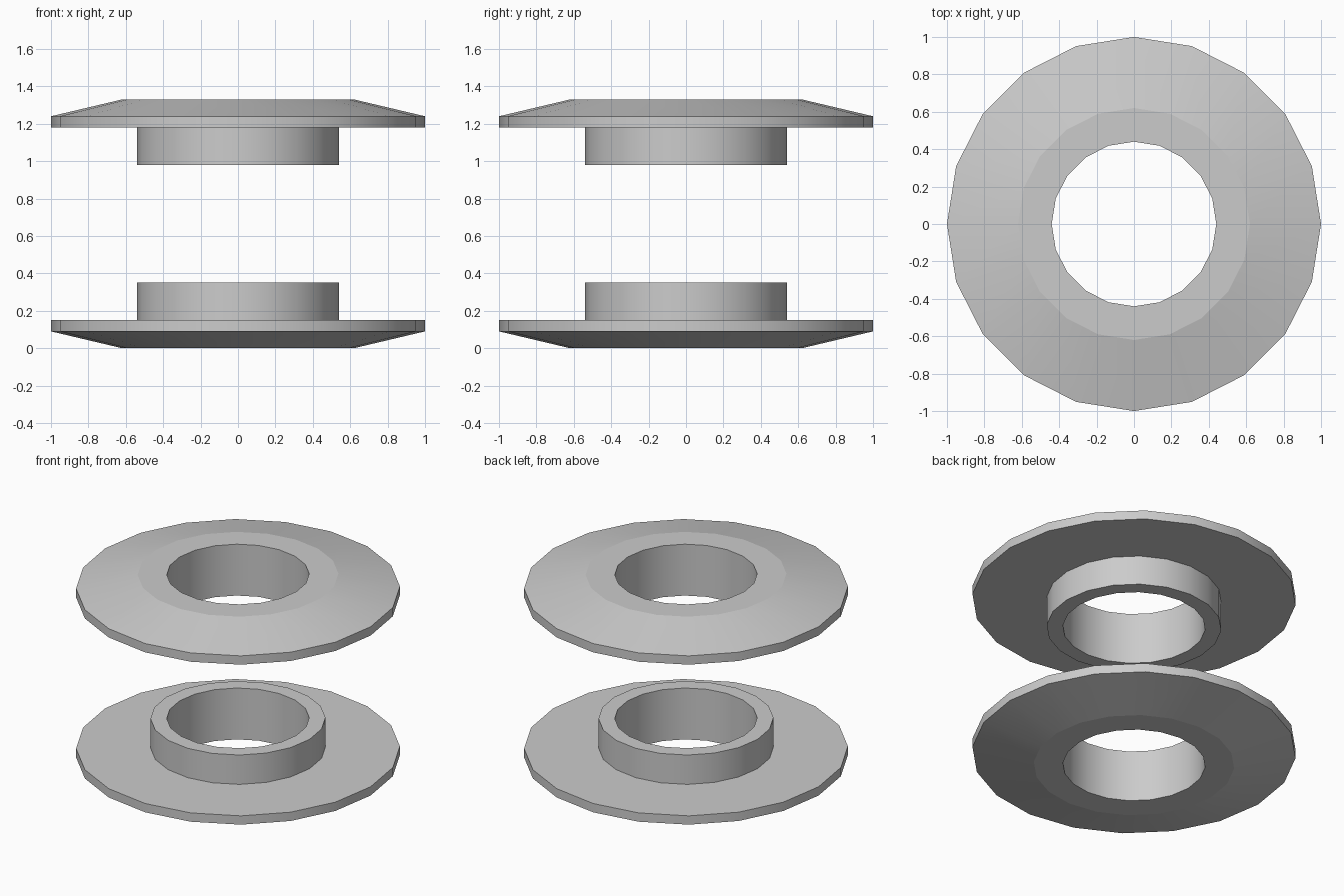
import bpy, bmesh
from math import radians, cos, sin, tau

if "Cube" in bpy.data.objects:
    bpy.data.objects.remove(bpy.data.objects["Cube"])

SIDES = 20
HEIGHT = 1.33
BORE, HUB, BEVEL, RIM = 0.44, 0.54, 0.62, 1.0

# Radius and height of the lower flange section, from the bore outwards
PROFILE = [(BORE, 0), (BEVEL, 0), (RIM, 0.09), (RIM, 0.15),
           (HUB, 0.15), (HUB, 0.35), (BORE, 0.35)]

grey = bpy.data.materials.new("plain grey")
grey.use_nodes = True
colour = (0.6, 0.6, 0.6, 1)
grey.diffuse_color = colour
grey.node_tree.nodes["Principled BSDF"].inputs["Base Color"].default_value = colour


def flange(name, flipped):
    """Turn the profile into a ring, mirrored in height if flipped."""
    bm = bmesh.new()
    rings = []
    for r, z in PROFILE:
        height = HEIGHT - z if flipped else z
        rings.append([bm.verts.new((r * cos(tau * i / SIDES), r * sin(tau * i / SIDES), height))
                      for i in range(SIDES)])
    for a, b in zip(rings, rings[1:] + rings[:1]):
        for i in range(SIDES):
            j = (i + 1) % SIDES
            bm.faces.new((a[i], a[j], b[j], b[i]))
    bmesh.ops.recalc_face_normals(bm, faces=bm.faces)

    # Round walls are smooth; corners and the bevel crease stay crisp
    for face in bm.faces:
        face.smooth = True
    for edge in bm.edges:
        edge.smooth = edge.calc_face_angle() < radians(30)
    crease = set(rings[1])
    for edge in bm.edges:
        if crease.issuperset(edge.verts):
            edge.smooth = False

    mesh = bpy.data.meshes.new(name)
    bm.to_mesh(mesh)
    bm.free()
    mesh.materials.append(grey)
    obj = bpy.data.objects.new(name, mesh)
    bpy.context.collection.objects.link(obj)


flange("lower_flange", False)
flange("upper_flange", True)
